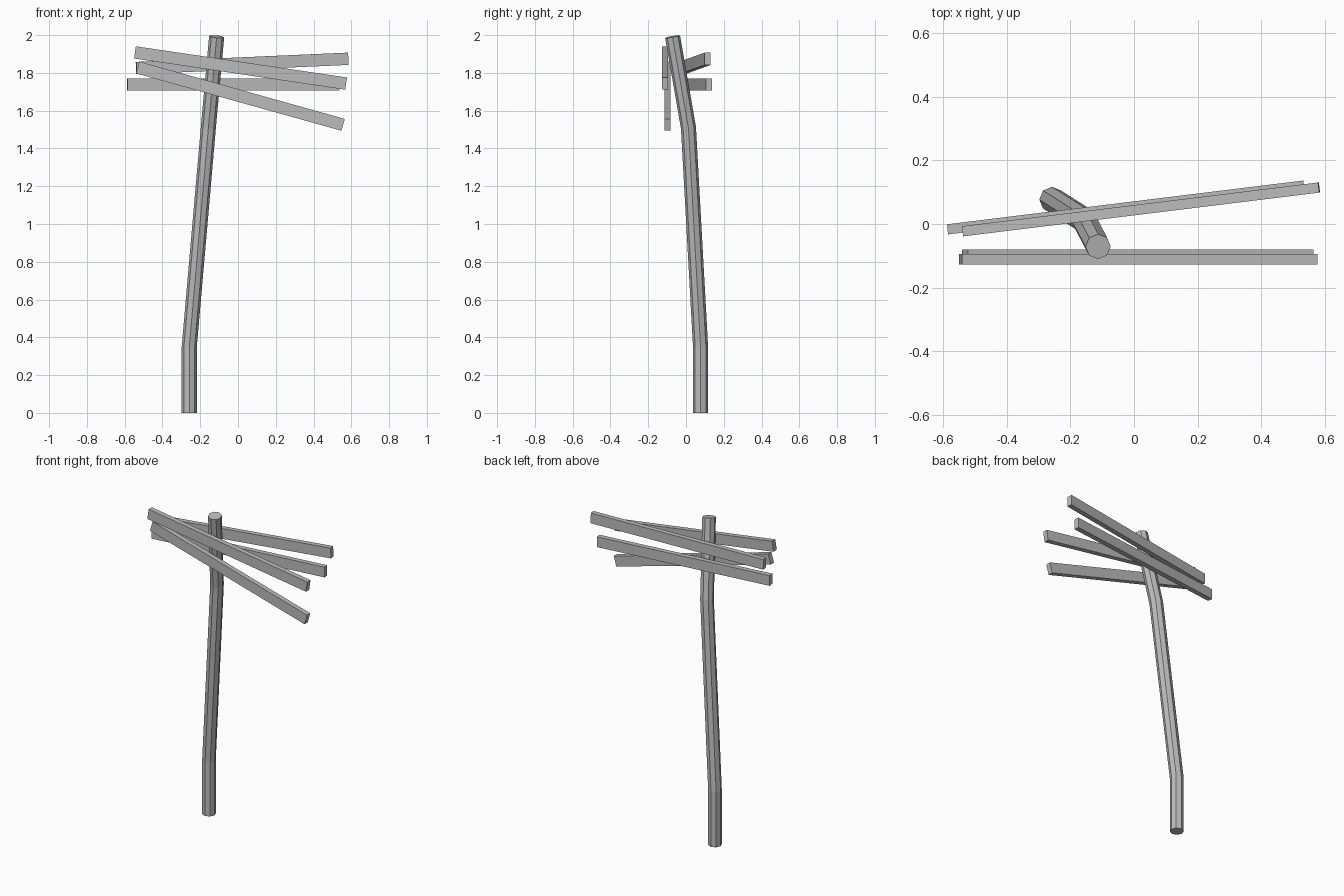
import bpy, bmesh, math
from mathutils import Vector, Matrix

if "Cube" in bpy.data.objects:
    bpy.data.objects.remove(bpy.data.objects["Cube"])

grey = bpy.data.materials.new("weathered_grey")
grey.diffuse_color = (0.5, 0.5, 0.5, 1)
grey.use_nodes = True
grey.node_tree.nodes["Principled BSDF"].inputs["Base Color"].default_value = grey.diffuse_color


def add_object(name, bm):
    bmesh.ops.recalc_face_normals(bm, faces=bm.faces)
    mesh = bpy.data.meshes.new(name)
    bm.to_mesh(mesh)
    bm.free()
    mesh.materials.append(grey)
    ob = bpy.data.objects.new(name, mesh)
    bpy.context.collection.objects.link(ob)
    return ob


# Crooked eight-sided post swept along a bent path
path = [Vector(p) for p in ((-0.258, 0.077, 0), (-0.258, 0.077, 0.35),
                            (-0.157, 0.013, 1.51), (-0.113, -0.071, 1.992))]
SIDES, RADIUS = 8, 0.04
bm = bmesh.new()
rings = []
for i, p in enumerate(path):
    before = (p - path[i - 1]).normalized() if i else Vector((0, 0, 1))
    after = (path[i + 1] - p).normalized() if i < len(path) - 1 else before
    tilt = Vector((0, 0, 1)).rotation_difference((before + after).normalized())
    ring = []
    for k in range(SIDES):
        a = math.tau * k / SIDES
        ring.append(bm.verts.new(p + tilt @ Vector((RADIUS * math.cos(a), RADIUS * math.sin(a), 0))))
    rings.append(ring)
for lower, upper in zip(rings, rings[1:]):
    for k in range(SIDES):
        n = (k + 1) % SIDES
        bm.faces.new((lower[k], lower[n], upper[n], upper[k]))
bm.faces.new(rings[0][::-1])
bm.faces.new(rings[-1])
add_object("post", bm)


# Sign boards: centre, turn about z, slope in degrees
def board(name, centre, turn, slope):
    bm = bmesh.new()
    bmesh.ops.create_cube(bm, size=1, matrix=Matrix.Diagonal((1.13, 0.032, 0.065, 1)))
    ob = add_object(name, bm)
    ob.location = centre
    ob.rotation_euler = (0, math.radians(-slope), math.radians(turn))


board("front_upper_board", (0.0135, -0.111, 1.826), 0, -8.4)
board("front_lower_board", (0.0125, -0.097, 1.677), 0, -15.6)
board("back_upper_board", (0.022, 0.046, 1.85), 7, 2.5)
board("back_lower_board", (-0.026, 0.052, 1.738), 7, 0)
